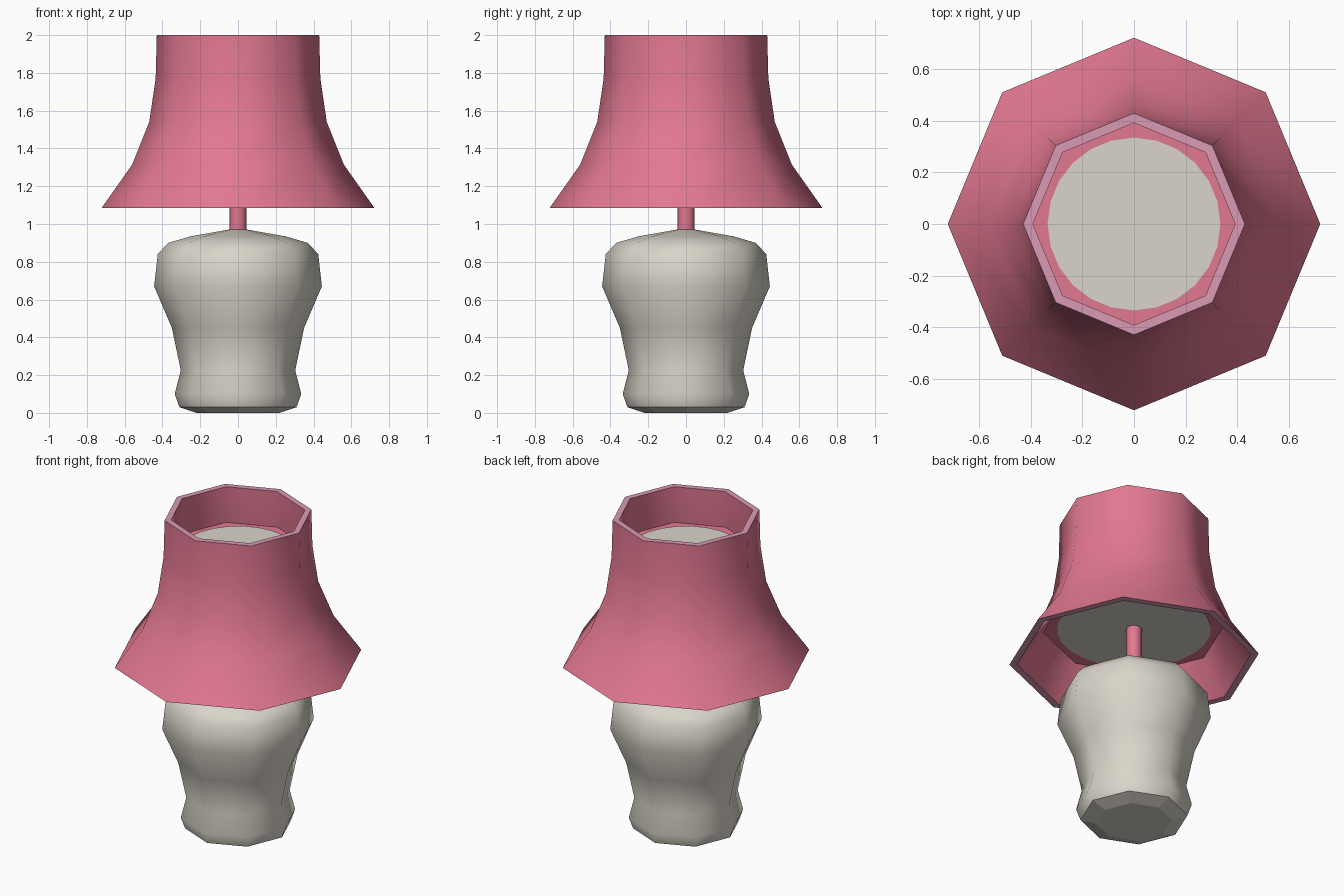
import bpy, bmesh, math

if "Cube" in bpy.data.objects:
    bpy.data.objects.remove(bpy.data.objects["Cube"])


def material(name, r, g, b):
    # sRGB 0-255 to linear
    m = bpy.data.materials.new(name)
    lin = [((c / 255 + 0.055) / 1.055) ** 2.4 for c in (r, g, b)]
    m.diffuse_color = (*lin, 1)
    m.use_nodes = True
    m.node_tree.nodes["Principled BSDF"].inputs["Base Color"].default_value = m.diffuse_color
    return m


PINK = material("rose pink", 226, 120, 145)
MAUVE = material("pale mauve trim", 218, 154, 180)
CREAM = material("warm cream", 218, 213, 202)


def lathe(name, profile, mats, sides=8, closed=False, flat=(), trim=()):
    """Turn (radius, z) points around z; flat/trim list band numbers."""
    bm = bmesh.new()
    rings = []
    for r, z in profile:
        if r == 0:
            rings.append([bm.verts.new((0, 0, z))] * sides)
        else:
            rings.append([bm.verts.new((r * math.cos(2 * math.pi * i / sides),
                                        r * math.sin(2 * math.pi * i / sides), z))
                          for i in range(sides)])
    n = len(rings)
    for k in range(n if closed else n - 1):
        a, b = rings[k], rings[(k + 1) % n]
        for i in range(sides):
            j = (i + 1) % sides
            f = bm.faces.new(list(dict.fromkeys((a[i], a[j], b[j], b[i]))))
            f.smooth = k not in flat
            f.material_index = 1 if k in trim else 0
    bmesh.ops.recalc_face_normals(bm, faces=bm.faces)
    me = bpy.data.meshes.new(name)
    bm.to_mesh(me)
    bm.free()
    for m in mats:
        me.materials.append(m)
    ob = bpy.data.objects.new(name, me)
    bpy.context.collection.objects.link(ob)
    return ob


# ceramic base
lathe("lamp_base",
      [(0, 0), (.22, 0), (.31, .03), (.335, .10), (.303, .225), (.35, .45),
       (.444, .67), (.425, .84), (.37, .90), (.25, .935), (.04, .972), (0, .972)],
      [CREAM], flat=(0, 1))

# stem between base and shade
lathe("stem", [(0, .95), (.045, .95), (.045, 1.29), (0, 1.29)], [PINK], flat=(0, 2))

# hollow flared shade: outer wall up, top rim, inner wall down, bottom rim
outer = [(.722, 1.085), (.56, 1.315), (.47, 1.54), (.436, 1.77), (.43, 2.0)]
inner = [(.392, 2.0), (.398, 1.77), (.432, 1.53), (.52, 1.30), (.678, 1.085)]
lathe("lamp_shade", outer + inner, [PINK, MAUVE], closed=True, flat=(4, 9), trim=(4, 9))


# closing panels inside the shade, each with a round cream centre
def panel(name, z, radius, centre, thick):
    lathe(name, [(0, z), (radius, z), (radius, z + .02), (0, z + .02)],
          [PINK], flat=(0, 1, 2))
    z0 = z + .02 if thick > 0 else z
    lathe(name + "_centre", [(0, z0), (centre, z0), (centre, z0 + thick), (0, z0 + thick)],
          [CREAM], sides=24, flat=(0, 1, 2))


panel("upper_panel", 1.75, .405, .335, .004)
panel("lower_panel", 1.29, .525, .445, -.004)
